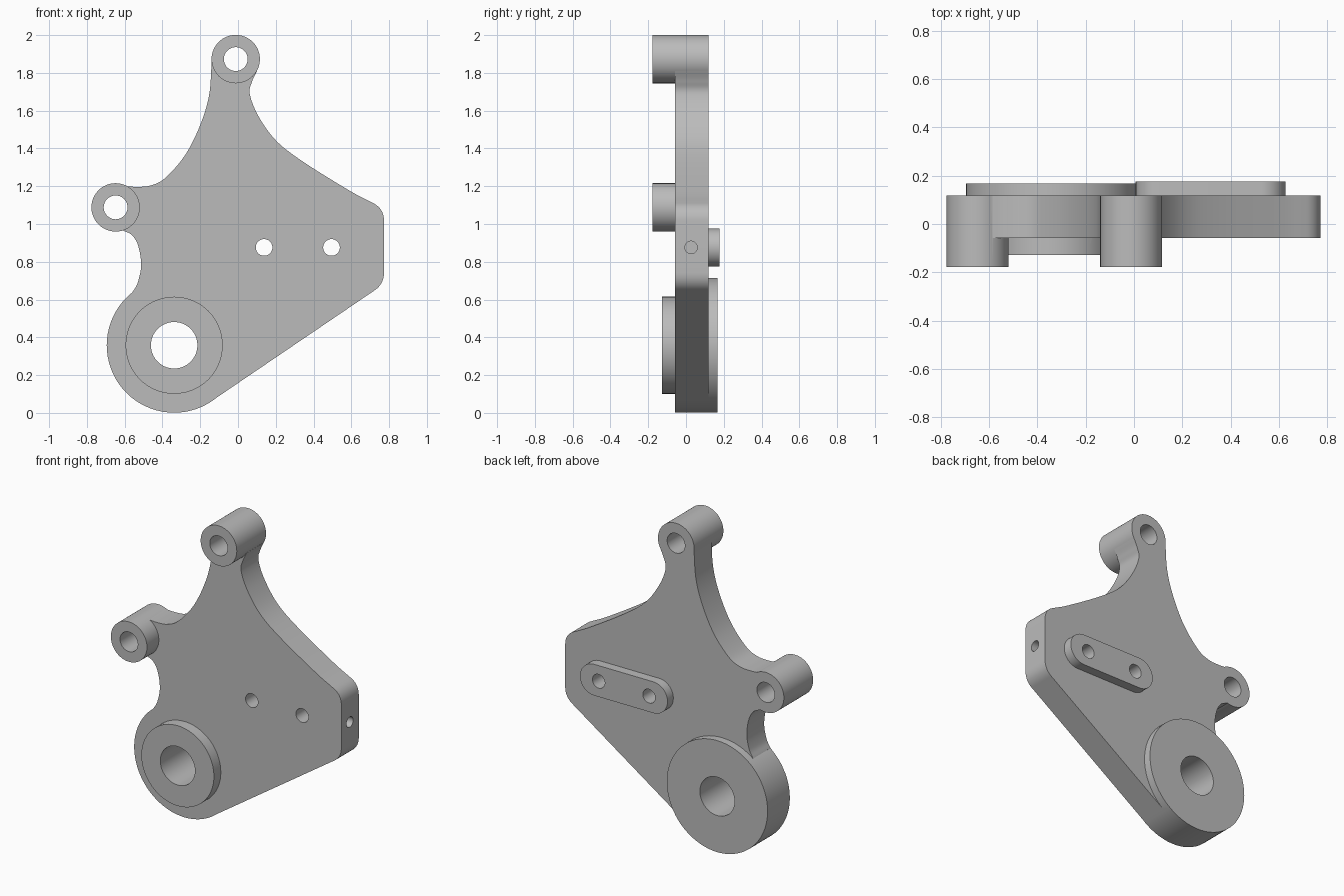
import bpy, bmesh
from math import cos, sin, pi, radians
from mathutils import Vector, Matrix

cube = bpy.data.objects.get("Cube")
if cube:
    bpy.data.objects.remove(cube, do_unlink=True)

grey = bpy.data.materials.new("satin grey")
grey.use_nodes = True
COLOUR = (0.5, 0.5, 0.5, 1)
grey.diffuse_color = COLOUR
grey.node_tree.nodes["Principled BSDF"].inputs["Base Color"].default_value = COLOUR

# Main depths: front and back of the plate, front of the bosses
FRONT, BACK, BOSS_FRONT = -0.058, 0.118, -0.178
TOP, SIDE, PIVOT = (-0.012, 1.873), (-0.648, 1.088), (-0.338, 0.358)
PIN_Z, PIN_XS = 0.876, (0.138, 0.495)


def finish(name, bm):
    bmesh.ops.recalc_face_normals(bm, faces=bm.faces)
    mesh = bpy.data.meshes.new(name)
    bm.to_mesh(mesh)
    bm.free()
    mesh.materials.append(grey)
    obj = bpy.data.objects.new(name, mesh)
    bpy.context.collection.objects.link(obj)
    return obj


def prism(name, outline, y0, y1):
    """Extrude an x-z outline from y0 to y1."""
    bm = bmesh.new()
    face = bm.faces.new([bm.verts.new((x, y0, z)) for x, z in outline])
    out = bmesh.ops.extrude_face_region(bm, geom=[face])
    moved = [v for v in out["geom"] if isinstance(v, bmesh.types.BMVert)]
    bmesh.ops.translate(bm, verts=moved, vec=(0, y1 - y0, 0))
    return finish(name, bm)


def arc(centre, r, start=0, sweep=360, n=72):
    steps = n if sweep == 360 else n + 1
    angles = [radians(start + sweep * i / n) for i in range(steps)]
    return [(centre[0] + r * cos(a), centre[1] + r * sin(a)) for a in angles]


def disc(name, centre, r, y0, y1):
    return prism(name, arc(centre, r), y0, y1)


def smooth(points, n=8):
    """Smooth curve through the given points."""
    p = [Vector(q) for q in points]
    p = [2 * p[0] - p[1]] + p + [2 * p[-1] - p[-2]]
    out = []
    for a, b, c, d in zip(p, p[1:], p[2:], p[3:]):
        for i in range(n):
            t = i / n
            out.append(0.5 * (2 * b + (c - a) * t + (2 * a - 5 * b + 4 * c - d) * t * t
                              + (3 * b - a - 3 * c + d) * t ** 3))
    return [tuple(q) for q in out] + [tuple(points[-1])]


def corner(a, apex, b, n=10):
    a, apex, b = Vector(a), Vector(apex), Vector(b)
    return [tuple(a.lerp(apex, i / n).lerp(apex.lerp(b, i / n), i / n)) for i in range(n + 1)]


# Plate outline, anticlockwise from the pivot
outline = [PIVOT, (-0.138, 0.064)]
outline += corner((0.725, 0.65), (0.773, 0.683), (0.773, 0.745))
outline += corner((0.773, 1.015), (0.773, 1.085), (0.71, 1.113))
outline += smooth([(0.71, 1.113), (0.593, 1.175), (0.344, 1.33), (0.2, 1.443), (0.106, 1.575),
                   (0.062, 1.69), (0.075, 1.755), (0.1, 1.81)])[1:]
outline += [TOP]
outline += smooth([(-0.139, 1.86), (-0.153, 1.683), (-0.2, 1.524), (-0.28, 1.365),
                   (-0.386, 1.243), (-0.466, 1.203), (-0.54, 1.197), (-0.59, 1.2)])
outline += [SIDE]
outline += smooth([(-0.61, 0.966), (-0.56, 0.94), (-0.527, 0.88), (-0.513, 0.78),
                   (-0.531, 0.69), (-0.558, 0.64)])
bracket = prism("bracket_plate", outline, FRONT, BACK)

# Bosses, pivot hub and rear pad
pad = arc((0.527, PIN_Z), 0.1, -90, 180, 24) + arc((0.107, PIN_Z), 0.1, 90, 180, 24)
solids = [
    disc("top_boss", TOP, 0.128, BOSS_FRONT, BACK),
    disc("side_boss", SIDE, 0.128, BOSS_FRONT, BACK),
    disc("pivot_disc", PIVOT, 0.357, FRONT, 0.167),
    disc("pivot_collar", PIVOT, 0.257, -0.128, 0.05),
    prism("rear_pad", pad, 0.05, 0.177),
]

# Holes
holes = [
    disc("top_hole", TOP, 0.063, -0.4, 0.4),
    disc("side_hole", SIDE, 0.063, -0.4, 0.4),
    disc("pivot_hole", PIVOT, 0.123, -0.4, 0.4),
]
holes += [disc("pin_hole", (x, PIN_Z), 0.044, -0.4, 0.4) for x in PIN_XS]
bm = bmesh.new()
bmesh.ops.create_cone(bm, cap_ends=True, segments=48, radius1=0.033, radius2=0.033, depth=0.4,
                      matrix=Matrix.Translation((0.75, 0.027, PIN_Z)) @ Matrix.Rotation(pi / 2, 4, "Y"))
holes.append(finish("edge_hole", bm))

# Fuse the solids, then cut the holes
for tools, operation in ((solids, "UNION"), (holes, "DIFFERENCE")):
    for tool in tools:
        mod = bracket.modifiers.new(tool.name, "BOOLEAN")
        mod.operation, mod.solver, mod.object = operation, "EXACT", tool
bpy.context.view_layer.update()
graph = bpy.context.evaluated_depsgraph_get()
fused = bpy.data.meshes.new_from_object(bracket.evaluated_get(graph))
bracket.modifiers.clear()
bracket.data = fused
for tool in solids + holes:
    bpy.data.objects.remove(tool, do_unlink=True)

# Smooth curved walls, sharp rims
bpy.ops.object.select_all(action="DESELECT")
bracket.select_set(True)
bpy.context.view_layer.objects.active = bracket
bpy.ops.object.shade_smooth_by_angle(angle=radians(30))
